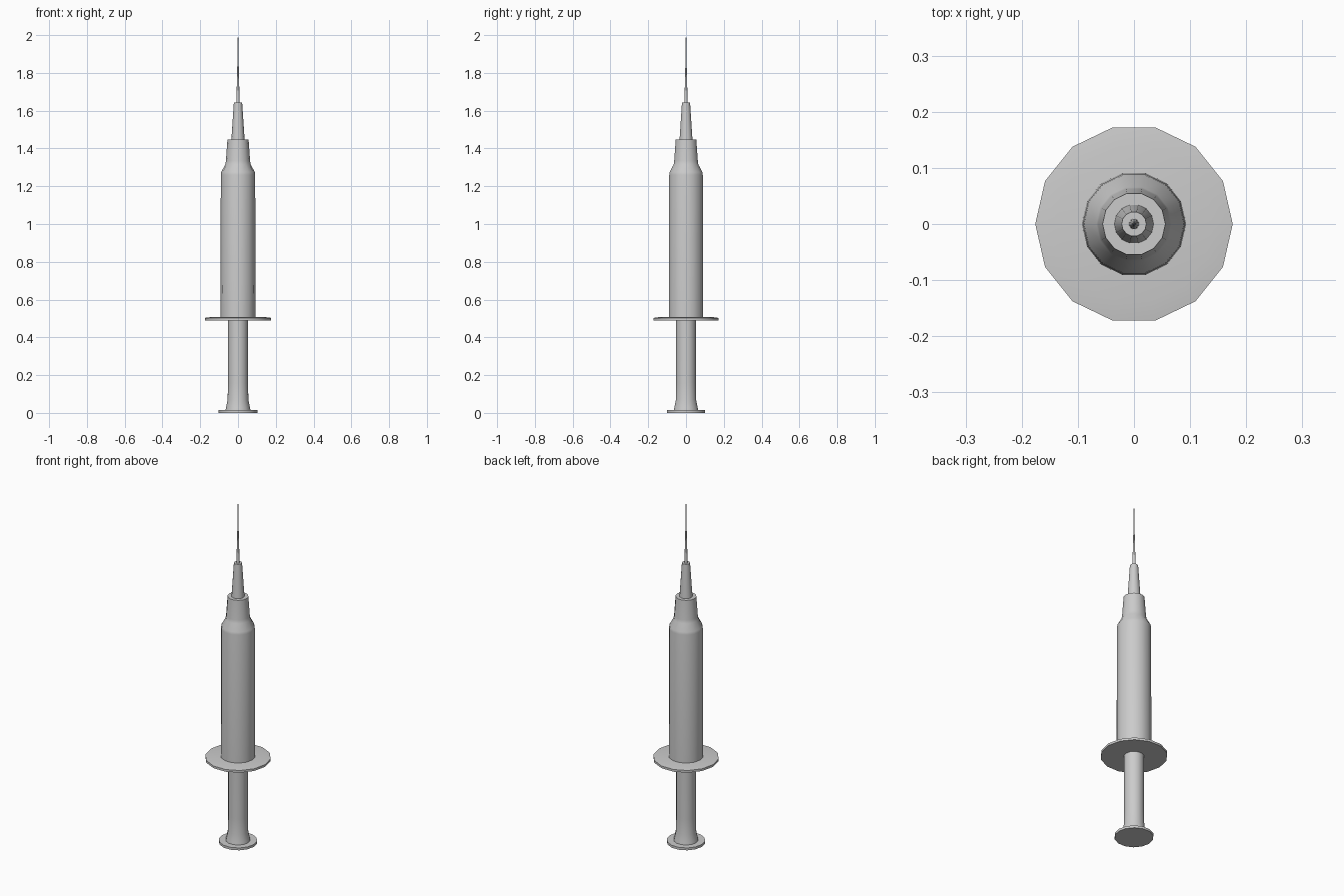
import bpy, bmesh, math

if "Cube" in bpy.data.objects:
    bpy.data.objects.remove(bpy.data.objects["Cube"])

SIDES = 14


def lathe(name, profile, cap_bottom=True, cap_top=True, smooth=35):
    """Revolve (radius, height) points around z."""
    bm = bmesh.new()
    rings = []
    for r, z in profile:
        rings.append([bm.verts.new((r * math.cos(2 * math.pi * i / SIDES),
                                    r * math.sin(2 * math.pi * i / SIDES), z))
                      for i in range(SIDES)])
    for a, b in zip(rings, rings[1:]):
        for i in range(SIDES):
            j = (i + 1) % SIDES
            bm.faces.new((a[i], a[j], b[j], b[i]))
    if cap_bottom:
        bm.faces.new(rings[0][::-1])
    if cap_top:
        bm.faces.new(rings[-1])
    mesh = bpy.data.meshes.new(name)
    bm.to_mesh(mesh)
    bm.free()
    ob = bpy.data.objects.new(name, mesh)
    bpy.context.collection.objects.link(ob)
    bpy.ops.object.select_all(action='DESELECT')
    ob.select_set(True)
    bpy.context.view_layer.objects.active = ob
    bpy.ops.object.shade_smooth_by_angle(angle=math.radians(smooth))
    return ob


# Thumb rest and plunger rod
lathe("thumb_rest", [(0.103, 0), (0.103, 0.014)])
lathe("plunger_rod", [(0.066, 0.014), (0.063, 0.03), (0.055, 0.07),
                      (0.053, 0.16), (0.053, 0.49)], False, False)

# Finger flange
lathe("finger_flange", [(0.176, 0.49), (0.176, 0.503), (0.14, 0.508)])

# Barrel with tapered shoulder
lathe("barrel", [(0.093, 0.506), (0.091, 1.26), (0.089, 1.275),
                 (0.067, 1.315), (0.064, 1.335), (0.056, 1.447)], False, True)

# Needle hub and needle
lathe("needle_hub", [(0.035, 1.447), (0.022, 1.643)], False, True)
lathe("needle", [(0.009, 1.643), (0.006, 1.75), (0.004, 1.83),
                 (0.003, 1.95), (0.0008, 2.0)], False, True)
